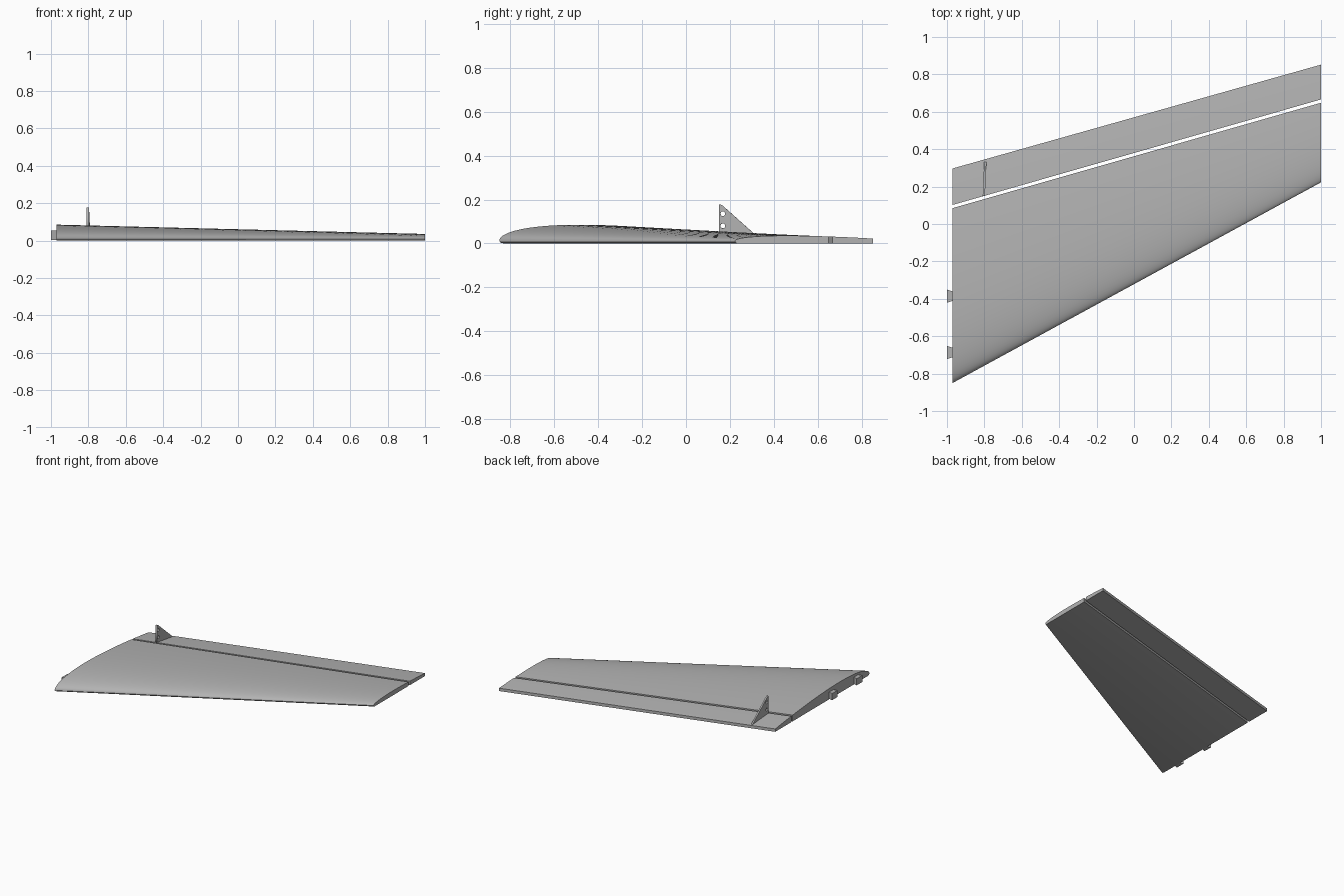
import bpy
import bmesh
from math import sqrt, cos, sin, pi, radians

cube = bpy.data.objects.get("Cube")
if cube:
    bpy.data.objects.remove(cube, do_unlink=True)

grey = bpy.data.materials.new("plain grey")
grey.use_nodes = True
tone = (0.45, 0.45, 0.45, 1)
grey.diffuse_color = tone
grey.node_tree.nodes["Principled BSDF"].inputs["Base Color"].default_value = tone

# Span stations: x, leading edge, panel rear, flap front, trailing edge, bulge
ROOT = dict(x=-0.97, lead=-0.85, rear=0.085, front=0.102, trail=0.297, bulge=0.07)
TIP = dict(x=1.0, lead=0.223, rear=0.648, front=0.666, trail=0.852, bulge=0.02)
NOSE, EDGE = 0.012, 0.022


def upper(y, st):
    """Height of the top skin at y for one station."""
    t = min(max((y - st["lead"]) / (st["trail"] - st["lead"]), 0), 1)
    shape = 2.969 * sqrt(t) - 1.26 * t - 3.516 * t**2 + 2.843 * t**3 - 1.036 * t**4
    return NOSE + (EDGE - NOSE) * t + st["bulge"] * shape


def section(st, start, end, steps, nosed):
    """Closed outline of one slice, flat underneath."""
    a, b = st[start], st[end]
    pts = []
    for i in range(steps + 1):
        f = i / steps
        if nosed:
            f = 1 - cos(f * pi / 2)
        y = a + (b - a) * f
        pts.append((st["x"], y, upper(y, st)))
    pts.append((st["x"], b, 0))
    if nosed:
        chord = st["trail"] - st["lead"]
        pts += [(st["x"], a + chord * 0.018, 0), (st["x"], a + chord * 0.004, 0.004)]
    else:
        pts.append((st["x"], a, 0))
    return pts


def finish(name, bm):
    bmesh.ops.recalc_face_normals(bm, faces=bm.faces)
    mesh = bpy.data.meshes.new(name)
    bm.to_mesh(mesh)
    bm.free()
    mesh.materials.append(grey)
    ob = bpy.data.objects.new(name, mesh)
    bpy.context.collection.objects.link(ob)
    return ob


def loft(name, ring_a, ring_b):
    bm = bmesh.new()
    a = [bm.verts.new(p) for p in ring_a]
    b = [bm.verts.new(p) for p in ring_b]
    for i in range(len(a)):
        j = (i + 1) % len(a)
        bm.faces.new((a[i], a[j], b[j], b[i]))
    bm.faces.new(a)
    bm.faces.new(b)
    return finish(name, bm)


def smooth(ob):
    bpy.ops.object.select_all(action="DESELECT")
    ob.select_set(True)
    bpy.context.view_layer.objects.active = ob
    bpy.ops.object.shade_smooth_by_angle(angle=radians(25))


# Main panel and trailing flap, split by an open slot
for name, start, end, steps, nosed in (("main_panel", "lead", "rear", 28, True),
                                       ("trailing_flap", "front", "trail", 6, False)):
    smooth(loft(name, section(ROOT, start, end, steps, nosed),
                section(TIP, start, end, steps, nosed)))

# Root locating tabs, flaring outwards
for name, y in (("front_root_tab", -0.687), ("rear_root_tab", -0.386)):
    rings = [[(x, y + s * w, z) for s, z in ((-1, 0.004), (1, 0.004), (1, 0.055), (-1, 0.055))]
             for x, w in ((-1.0, 0.035), (-0.968, 0.025))]
    loft(name, *rings)

# Control horn plate with two round holes
plate = bpy.data.curves.new("control_horn", "CURVE")
plate.dimensions = "2D"
plate.fill_mode = "BOTH"
plate.extrude = 0.006
outline = [(0, 0.015), (0.185, 0.015), (0.182, 0.025), (0.016, 0.173), (0.006, 0.178), (0, 0.178)]
loops = [outline]
for height in (0.135, 0.08):
    loops.append([(0.018 + 0.011 * cos(k * pi / 8), height + 0.011 * sin(k * pi / 8))
                  for k in range(16)])
for loop in loops:
    spline = plate.splines.new("POLY")
    spline.points.add(len(loop) - 1)
    for point, (u, v) in zip(spline.points, loop):
        point.co = (u, v, 0, 1)
    spline.use_cyclic_u = True
plate.materials.append(grey)
horn = bpy.data.objects.new("control_horn", plate)
horn.location = (-0.803, 0.15, 0)
horn.rotation_euler = (pi / 2, 0, radians(87.5))
bpy.context.collection.objects.link(horn)
bpy.ops.object.select_all(action="DESELECT")
horn.select_set(True)
bpy.context.view_layer.objects.active = horn
bpy.ops.object.convert(target="MESH")
